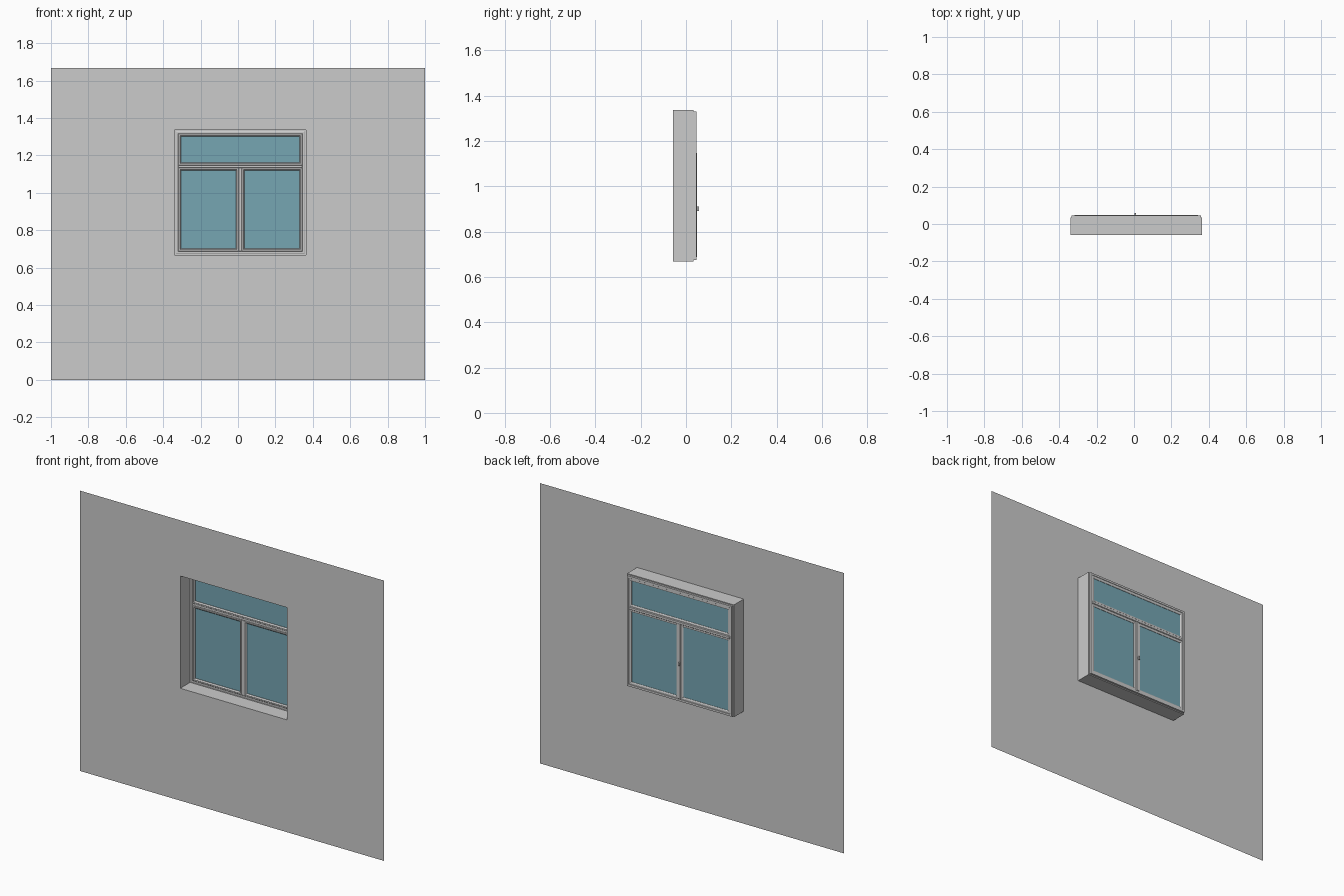
import bpy
import bmesh

if "Cube" in bpy.data.objects:
    bpy.data.objects.remove(bpy.data.objects["Cube"])

# Opening bounds (x0, x1, z0, z1) and depths
OPENING = (-0.339, 0.363, 0.668, 1.336)
WALL_Y, REVEAL_Y, BACK_Y = -0.058, 0.034, 0.046
MID_X = (OPENING[0] + OPENING[1]) / 2

glass_mat = bpy.data.materials.new("teal_glass")
glass_mat.diffuse_color = (0.18, 0.38, 0.45, 1)
glass_mat.use_nodes = True
glass_mat.node_tree.nodes["Principled BSDF"].inputs["Base Color"].default_value = glass_mat.diffuse_color


def inset(r, d):
    return (r[0] + d, r[1] - d, r[2] + d, r[3] - d)


def loft(name, sections, closed=False, caps=False, mat=None):
    """Join a series of (rectangle, y) sections with mitred corners."""
    bm = bmesh.new()
    loops = []
    for (x0, x1, z0, z1), y in sections:
        loops.append([bm.verts.new((x, y, z)) for x, z in
                      ((x0, z0), (x1, z0), (x1, z1), (x0, z1))])
    pairs = list(zip(loops, loops[1:]))
    if closed:
        pairs.append((loops[-1], loops[0]))
    for a, b in pairs:
        for i in range(4):
            j = (i + 1) % 4
            bm.faces.new((a[i], a[j], b[j], b[i]))
    if caps:
        bm.faces.new(loops[0])
        bm.faces.new(loops[-1])
    bmesh.ops.recalc_face_normals(bm, faces=bm.faces)
    me = bpy.data.meshes.new(name)
    bm.to_mesh(me)
    bm.free()
    ob = bpy.data.objects.new(name, me)
    bpy.context.collection.objects.link(ob)
    if mat:
        me.materials.append(mat)
    return ob


def ring(name, rect, profile):
    """Frame swept around a rectangle; profile holds (inset, y) points."""
    return loft(name, [(inset(rect, d), y) for d, y in profile], closed=True)


def bar(name, rect, y0, y1, bevel=0.003):
    """Solid bar with chamfered front and back edges."""
    small = inset(rect, bevel)
    return loft(name, [(small, y0), (rect, y0 + bevel),
                       (rect, y1 - bevel), (small, y1)], caps=True)


# Thin wall with an opening and a reveal folded back from it
loft("wall", [((-1, 1, 0, 1.667), WALL_Y), (OPENING, WALL_Y),
              (OPENING, REVEAL_Y), (inset(OPENING, 0.006), REVEAL_Y)])

# Outer window frame
frame = inset(OPENING, 0.006)
ring("window_frame", frame,
     [(0, 0.030), (0.005, 0.028), (0.012, 0.028), (0.014, 0.031),
      (0.014, BACK_Y - 0.003), (0.012, BACK_Y), (0, BACK_Y)])

# Transom and central mullion
left, right, bottom, top = inset(frame, 0.012)
bar("transom", (left, right, 1.132, 1.150), 0.027, BACK_Y + 0.002)
bar("mullion", (MID_X - 0.010, MID_X + 0.010, bottom, 1.136), 0.027, BACK_Y + 0.002)

# Sashes with stepped profile, each holding a glass pane
sashes = {
    "upper": (left, right, 1.146, top),
    "lower_left": (left, MID_X - 0.007, bottom, 1.135),
    "lower_right": (MID_X + 0.007, right, bottom, 1.135),
}
for name, rect in sashes.items():
    ring(name + "_sash", rect,
         [(0, 0.029), (0.003, 0.026), (0.010, 0.026), (0.012, 0.029),
          (0.016, 0.033), (0.016, 0.041), (0.011, 0.044), (0, 0.044)])
    loft(name + "_glass", [(inset(rect, 0.014), 0.035), (inset(rect, 0.014), 0.039)],
         caps=True, mat=glass_mat)

# Small catch on the inside of the mullion
bar("catch", (MID_X - 0.009, MID_X - 0.002, 0.89, 0.91), BACK_Y, 0.058, 0.001)
